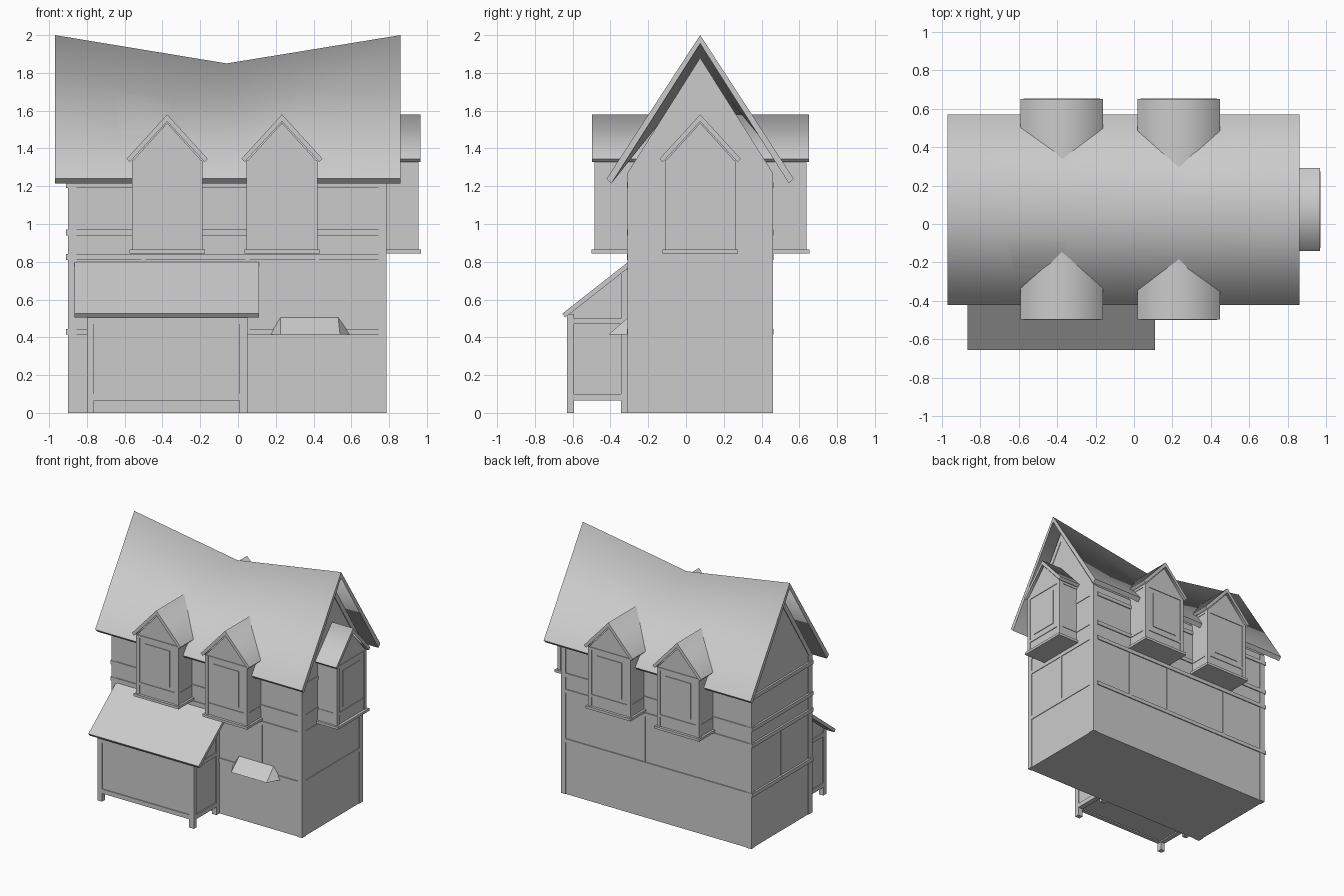
import bpy, bmesh
from math import pi
from mathutils import Matrix, Vector

cube = bpy.data.objects.get("Cube")
if cube:
    bpy.data.objects.remove(cube, do_unlink=True)

GREY = (0.6, 0.6, 0.6, 1)
mat = bpy.data.materials.new("plain_grey")
mat.use_nodes = True
mat.diffuse_color = GREY
mat.node_tree.nodes["Principled BSDF"].inputs["Base Color"].default_value = GREY

MID_Y = 0.075
LEFT, RIGHT, FRONT, BACK = -0.895, 0.78, -0.305, 0.455


def finish(name, bm, matrix=None):
    bmesh.ops.recalc_face_normals(bm, faces=bm.faces)
    if matrix:
        bm.transform(matrix)
    mesh = bpy.data.meshes.new(name)
    bm.to_mesh(mesh)
    bm.free()
    mesh.materials.append(mat)
    obj = bpy.data.objects.new(name, mesh)
    bpy.context.collection.objects.link(obj)
    return obj


def add_box(bm, x0, x1, y0, y1, z0, z1):
    size = Matrix.Diagonal((x1 - x0, y1 - y0, z1 - z0, 1))
    mid = Vector((x0 + x1, y0 + y1, z0 + z1)) / 2
    bmesh.ops.create_cube(bm, size=1, matrix=Matrix.Translation(mid) @ size)


def boxes(name, specs, matrix=None):
    bm = bmesh.new()
    for spec in specs:
        add_box(bm, *spec)
    return finish(name, bm, matrix)


def loft(name, rings, matrix=None, soft=()):
    """Join matching rings of points; soft lists the ring corners left unsharpened."""
    bm = bmesh.new()
    rows = [[bm.verts.new(p) for p in ring] for ring in rings]
    n = len(rows[0])
    for a, b in zip(rows, rows[1:]):
        for i in range(n):
            j = (i + 1) % n
            bm.faces.new((a[i], a[j], b[j], b[i])).smooth = bool(soft)
    for row in (rows[0], rows[-1]):
        bm.faces.new(row)
    if soft:
        for e in bm.edges:
            e.smooth = False
        for a, b in zip(rows, rows[1:]):
            for i in soft:
                bm.edges.get((a[i], b[i])).smooth = True
        for row in rows[1:-1]:
            for i in range(n):
                bm.edges.get((row[i], row[(i + 1) % n])).smooth = True
    return finish(name, bm, matrix)


def roof_section(half, eave, ridge, lip, thick):
    """Chevron outline as (across, height) pairs; corners 1 and 4 are the ridge."""
    return [(-half, eave), (0, ridge), (half, eave),
            (half - lip, eave - lip), (0, ridge - thick), (lip - half, eave - lip)]


# Main walls with gable ends, lower in the middle to follow the sagging roof
def wall_ring(x, apex):
    return [(x, FRONT, 0), (x, FRONT, 1.27), (x, MID_Y, apex), (x, BACK, 1.27), (x, BACK, 0)]


loft("house_walls", [wall_ring(LEFT, 1.87), wall_ring(-0.06, 1.72), wall_ring(RIGHT, 1.87)])

# Sagging main roof
rings = [[(x, MID_Y + a, z) for a, z in roof_section(0.495, 1.24, ridge, 0.025, 0.045)]
         for x, ridge in ((-0.97, 2.0), (-0.06, 1.85), (0.86, 2.0))]
loft("main_roof", rings, soft=(1, 4))

# Corner posts
posts = []
for x0, x1 in ((LEFT - 0.005, LEFT + 0.04), (RIGHT - 0.035, RIGHT + 0.005)):
    for y0, y1 in ((FRONT - 0.005, FRONT + 0.04), (BACK - 0.04, BACK + 0.005)):
        posts.append((x0, x1, y0, y1, 0, 1.27))
boxes("corner_posts", posts)

# Horizontal beams, sticking out past the left end
beams = []
for z in (0.43, 0.825, 0.955, 1.205):
    beams.append((LEFT - 0.015, RIGHT - 0.035, FRONT - 0.008, BACK + 0.008, z - 0.015, z + 0.015))
    beams.append((RIGHT - 0.05, RIGHT + 0.005, FRONT + 0.04, BACK - 0.04, z - 0.015, z + 0.015))
boxes("wall_beams", beams)

# Thin studs between the lower beams
studs = [(x - 0.01, x + 0.01, FRONT - 0.003, BACK + 0.003, 0.44, 0.82) for x in (-0.5, 0.05, 0.42)]
studs.append((LEFT - 0.003, RIGHT + 0.003, MID_Y - 0.01, MID_Y + 0.01, 0.44, 0.82))
boxes("wall_studs", studs)

# Rake boards on both gables
for side, x0, x1 in (("left", LEFT - 0.005, LEFT), ("right", RIGHT, RIGHT + 0.005)):
    outline = [(-0.385, 1.27), (0, 1.88), (0.385, 1.27), (0.345, 1.27), (0, 1.81), (-0.345, 1.27)]
    loft(side + "_gable_boards", [[(x, MID_Y + a, z) for a, z in outline] for x in (x0, x1)])


# Projecting window bays, built facing the front and then turned
def window_bay(name, x, y, turn):
    m = Matrix.Translation((x, y, 0)) @ Matrix.Rotation(turn, 4, "Z")
    w, depth = 0.187, 0.4
    core = [(-w + 0.005, 0.85), (w - 0.005, 0.85), (w - 0.005, 1.335),
            (0, 1.535), (-w + 0.005, 1.335)]
    loft(name + "_walls", [[(a, d, z) for a, z in core] for d in (0.006, depth)], m)
    section = roof_section(0.215, 1.345, 1.58, 0.017, 0.037)
    loft(name + "_roof", [[(a, d, z) for a, z in section] for d in (-0.012, depth)], m, (1, 4))
    trim = [(-w - 0.012, w + 0.012, -0.015, 0.25, 0.845, 0.865)]
    for s in (-1, 1):
        a, b = sorted((s * w, s * (w - 0.03)))
        trim.append((a, b, 0, 0.03, 0.86, 1.335))
    for z in (0.95, 1.325):
        trim.append((-w + 0.001, w - 0.001, 0.001, 0.25, z - 0.01, z + 0.01))
    boxes(name + "_trim", trim, m)
    boxes(name + "_window", [(-0.11, 0.11, 0.001, 0.008, 0.99, 1.28)], m)


for i, cx in enumerate((-0.375, 0.233)):
    window_bay(f"front_bay_{i + 1}", cx, -0.485, 0)
    window_bay(f"back_bay_{i + 1}", cx, 0.638, pi)
window_bay("side_bay", 0.955, MID_Y, pi / 2)

# Front lean-to: body, sloping roof, legs and frame
SX0, SX1, SY = -0.80, 0.05, -0.63
body = [(SY + 0.008, 0.075), (SY + 0.008, 0.52), (FRONT, 0.775), (FRONT, 0.075)]
loft("lean_to_body", [[(x, y, z) for y, z in body] for x in (SX0 + 0.008, SX1 - 0.008)])
slope = [(-0.655, 0.525), (FRONT, 0.80), (FRONT, 0.768), (-0.64, 0.505)]
loft("lean_to_roof", [[(x, y, z) for y, z in slope] for x in (-0.865, 0.11)])

frame = []
for x0, x1 in ((SX0, SX0 + 0.038), (SX1 - 0.042, SX1)):
    frame.append((x0, x1, SY, SY + 0.037, 0, 0.52))
    frame.append((x0, x1, FRONT - 0.038, FRONT, 0, 0.76))
    frame.append((x0, x1, SY + 0.01, FRONT, 0.065, 0.1))
    frame.append((x0, x1, SY + 0.01, FRONT, 0.47, 0.5))
for z0, z1 in ((0.065, 0.1), (0.47, 0.505)):
    frame.append((SX0 + 0.01, SX1 - 0.01, SY + 0.001, SY + 0.03, z0, z1))
boxes("lean_to_frame", frame)

# Small hipped awning over the front right opening
wall_y = FRONT - 0.002
loft("small_awning", [
    [(0.17, wall_y, 0.415), (0.225, wall_y, 0.505), (0.225, -0.41, 0.415)],
    [(0.595, wall_y, 0.415), (0.53, wall_y, 0.505), (0.54, -0.41, 0.415)],
])
